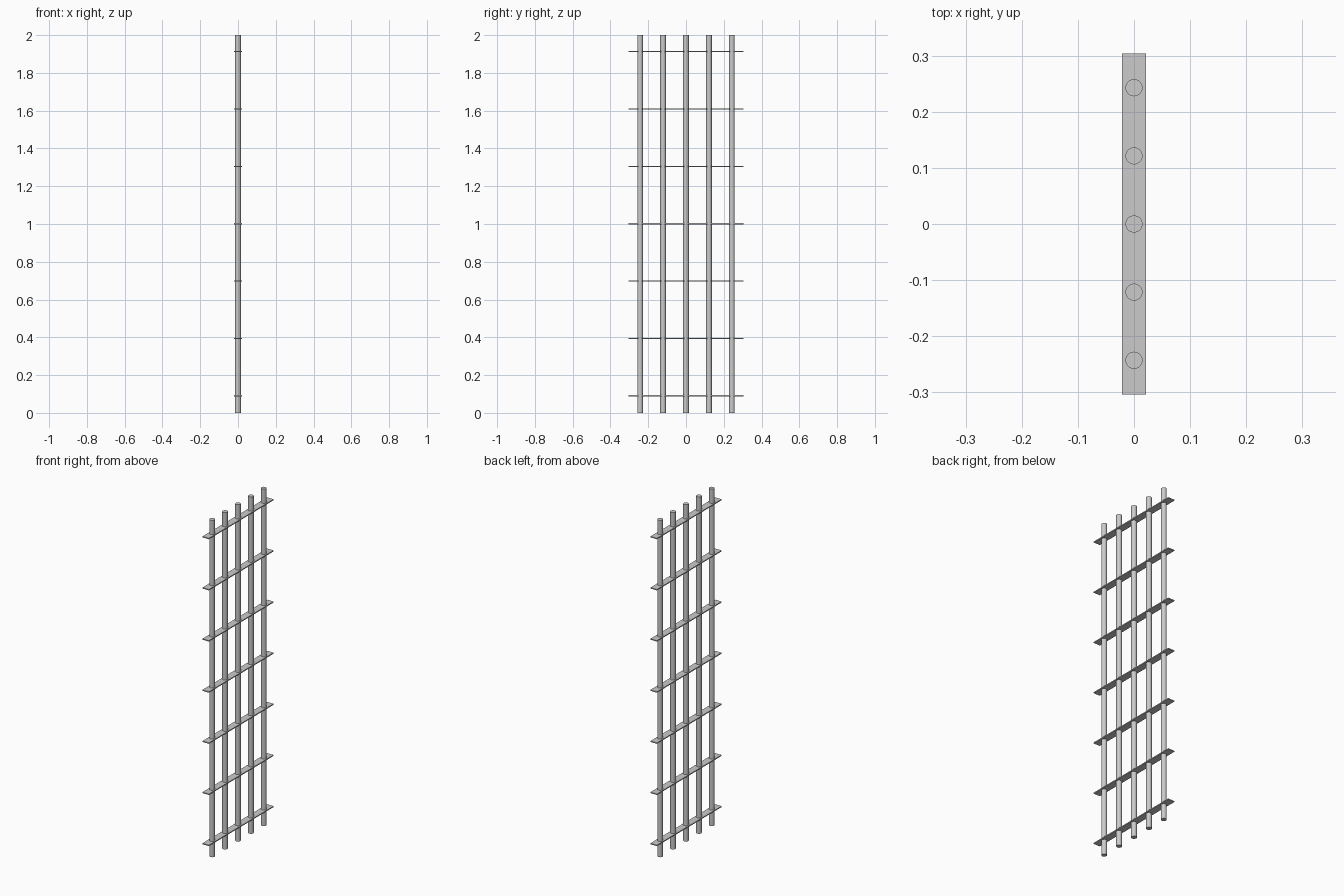
import bpy

if "Cube" in bpy.data.objects:
    bpy.data.objects.remove(bpy.data.objects["Cube"])

BAR_R, BAR_GAP = 0.0152, 0.1214
PLATE = (0.042, 0.607, 0.006)
PLATE_GAP = 0.3036

# Upright round bars
for i in range(5):
    bpy.ops.mesh.primitive_cylinder_add(vertices=32, radius=BAR_R, depth=2,
                                        location=(0, (i - 2) * BAR_GAP, 1))
    bpy.context.object.name = f"upright_bar_{i + 1}"
    bpy.ops.object.shade_smooth_by_angle()

# Flat horizontal cross plates
for i in range(7):
    bpy.ops.mesh.primitive_cube_add(size=1, location=(0, 0, 1.0015 + (i - 3) * PLATE_GAP))
    plate = bpy.context.object
    plate.name = f"cross_plate_{i + 1}"
    plate.scale = PLATE
    bpy.ops.object.transform_apply(location=False, rotation=False, scale=True)
